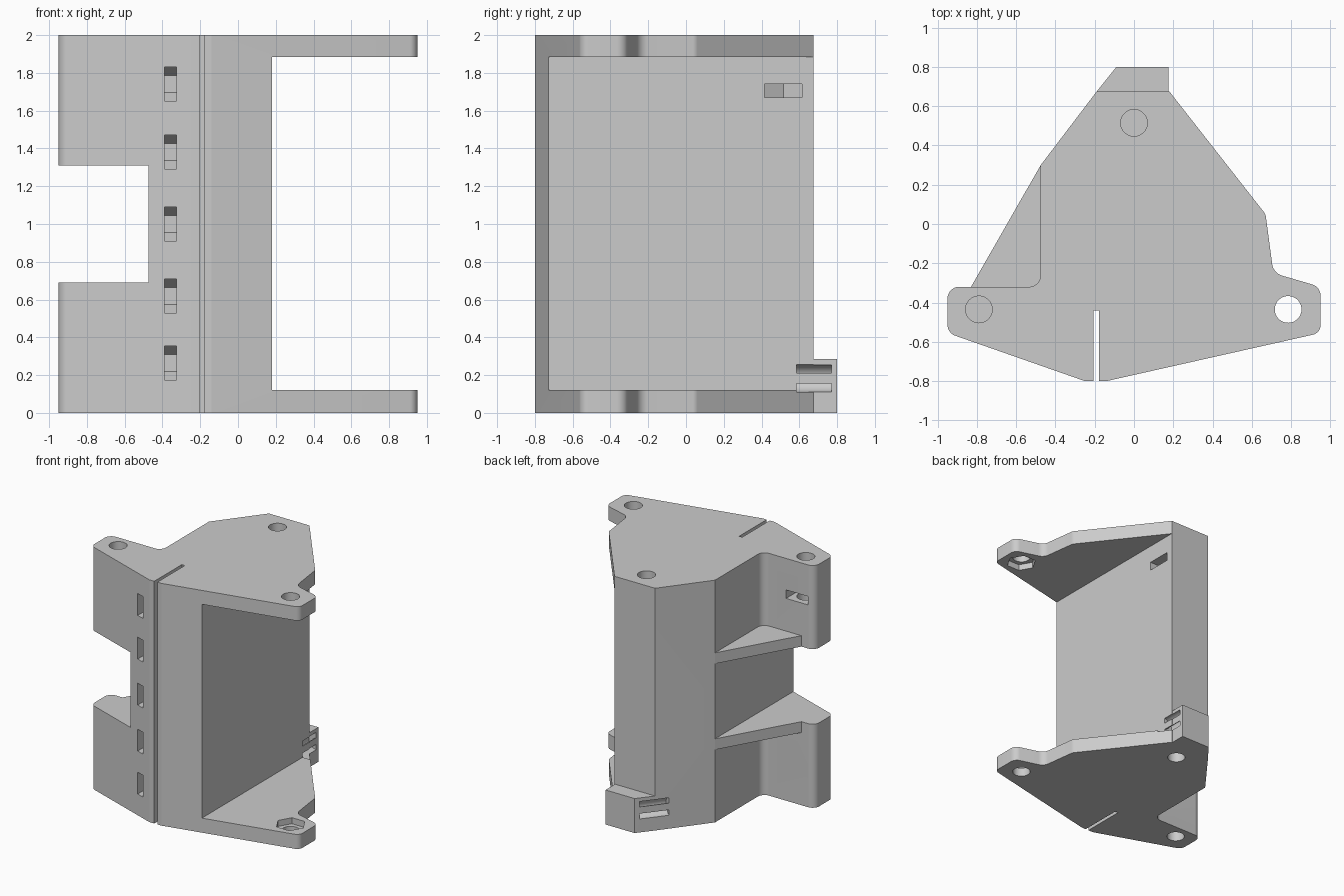
import bpy, bmesh
from math import sin, cos, pi, radians, tan
from mathutils import Matrix, Vector

old = bpy.data.objects.get("Cube")
if old:
    bpy.data.objects.remove(old, do_unlink=True)

grey = bpy.data.materials.new("plain grey")
grey.use_nodes = True
COLOUR = (0.6, 0.6, 0.6, 1)
grey.diffuse_color = COLOUR
grey.node_tree.nodes["Principled BSDF"].inputs["Base Color"].default_value = COLOUR


def frame(x, y, origin=(0, 0, 0)):
    """Matrix from two axis directions and an origin."""
    x, y = Vector(x).normalized(), Vector(y).normalized()
    m = Matrix((x, y, x.cross(y))).transposed().to_4x4()
    m.translation = origin
    return m


def prism(name, pts, lo, hi, m=None):
    """Extrude a flat outline from lo to hi along its local z."""
    bm = bmesh.new()
    face = bm.faces.new([bm.verts.new((p[0], p[1], lo)) for p in pts])
    new = bmesh.ops.extrude_face_region(bm, geom=[face])["geom"]
    bmesh.ops.translate(bm, vec=(0, 0, hi - lo),
                        verts=[v for v in new if isinstance(v, bmesh.types.BMVert)])
    bm.transform(m or Matrix())
    bmesh.ops.recalc_face_normals(bm, faces=bm.faces)
    mesh = bpy.data.meshes.new(name)
    bm.to_mesh(mesh)
    bm.free()
    mesh.materials.append(grey)
    obj = bpy.data.objects.new(name, mesh)
    bpy.context.collection.objects.link(obj)
    return obj


def rect(x0, x1, y0, y1):
    return [(x0, y0), (x1, y0), (x1, y1), (x0, y1)]


def ring(r, n=48, x=0, y=0):
    return [(x + r * cos(2 * pi * i / n), y + r * sin(2 * pi * i / n)) for i in range(n)]


def rounded(corners, n=12):
    """Outline whose corners are (x, y, radius)."""
    out = []
    for i, (x, y, r) in enumerate(corners):
        p = Vector((x, y))
        if not r:
            out.append(p)
            continue
        a = (Vector(corners[i - 1][:2]) - p).normalized()
        b = (Vector(corners[(i + 1) % len(corners)][:2]) - p).normalized()
        half = a.angle(b) / 2
        centre = p + (a + b).normalized() * (r / sin(half))
        start = p + a * (r / tan(half)) - centre
        end = p + b * (r / tan(half)) - centre
        for k in range(n + 1):
            t = k / n
            w = pi - 2 * half
            out.append(centre + (start * sin((1 - t) * w) + end * sin(t * w)) / sin(w))
    return out


def combine(target, other, op="DIFFERENCE"):
    """Apply a boolean and discard the helper."""
    mod = target.modifiers.new("bool", "BOOLEAN")
    mod.operation, mod.solver, mod.object = op, "EXACT", other
    bpy.context.view_layer.objects.active = target
    bpy.ops.object.modifier_apply(modifier=mod.name)
    bpy.data.objects.remove(other, do_unlink=True)


def cut(pts, lo, hi, m=None):
    combine(body, prism("cutter", pts, lo, hi, m))


# Main body with the two mounting ears
body = prism("bracket_body", rounded([
    (0.18, 0.675, 0), (-0.19, 0.675, 0), (-0.475, 0.30, 0), (-0.475, -0.32, 0.06),
    (-0.95, -0.32, 0.06), (-0.95, -0.555, 0.06), (-0.25, -0.80, 0), (-0.14, -0.80, 0),
    (0.95, -0.555, 0.05), (0.95, -0.32, 0.06), (0.71, -0.25, 0.07), (0.67, 0.05, 0.05)]), 0, 2)

# Rear strap block at the foot
combine(body, prism("strap_block", [(-0.19, 0.675), (-0.09, 0.80), (0.175, 0.80),
                                    (0.175, 0.5), (-0.1, 0.5)], 0, 0.285), "UNION")

# Open bay between the two plates, and notch between the right ears
cut(rect(0.18, 1.3, -1, 1), 0.12, 1.885)
cut(rect(-1.3, -0.475, -1, 0.5), 0.69, 1.31)

# Clamping slit
cut(rect(-0.205, -0.177, -1, -0.44), -0.1, 2.1)

# Vertical bolt holes with nut pockets at both ends
UP = (0, 0, 1)
NUT = [(-0.4, -0.1), (0.058, -0.1), (0.1155, 0), (0.058, 0.1), (-0.4, 0.1)]
for low, high, slot in ((-0.1, 0.45, 0.26), (1.55, 2.1, 1.67)):
    for x, y in ((0, 0.515), (-0.79, -0.435), (0.785, -0.435)):
        cut(ring(0.068, x=x, y=y), low, high)
    cut(NUT, slot, slot + 0.07, frame((-1, 0, 0), (0, -1, 0), (0, 0.515, 0)))
    cut(NUT, slot, slot + 0.07, frame((0, -1, 0), (1, 0, 0), (-0.79, -0.435, 0)))
for low, high in ((0.07, 0.3), (1.7, 1.935)):
    cut(ring(0.1155, 6, 0.785, -0.435), low, high)

# Row of clamp bolts: shaft, counterbore and nut slot
SLOT = [(-0.3, -0.09), (0, -0.09), (0.078, -0.045), (0.078, 0.045), (0, 0.09), (-0.3, 0.09)]
for z in (0.265, 0.62, 1.0, 1.38, 1.74):
    along = frame((0, 1, 0), UP, (0, -0.68, z))
    cut(ring(0.04), -0.45, 0.3, along)
    cut(ring(0.072), 0.03, 0.3, along)
    cut(SLOT, -0.39, -0.325, along)

# Curved strap channels on both sides of the strap block
arc = [-pi / 2 + pi * i / 24 for i in range(25)]
channel = ([(-0.2, -0.072)] + [(0.072 * cos(a), 0.072 * sin(a)) for a in arc] + [(-0.2, 0.072),
           (-0.2, 0.028)] + [(0.028 * cos(a), 0.028 * sin(a)) for a in reversed(arc)]
           + [(-0.2, -0.028)])
cut(channel, 0.585, 0.77, frame((-1, 0, 0), UP, (0.18, 0, 0.183)))
cut(channel, -0.12, 0.11, frame((0.8, -0.6, 0), UP, (-0.19, 0.675, 0.183)))

# Gusset plates beside the notch
parts = [body]
for name, z in (("lower_gusset", 0.60), ("upper_gusset", 1.31)):
    parts.append(prism(name, [(-0.83, -0.32), (-0.475, -0.32), (-0.475, 0.30)], z, z + 0.09))

# Smooth the rounded surfaces only
for obj in bpy.context.selected_objects:
    obj.select_set(False)
for obj in parts:
    obj.select_set(True)
bpy.context.view_layer.objects.active = body
bpy.ops.object.shade_smooth_by_angle(angle=radians(10))
